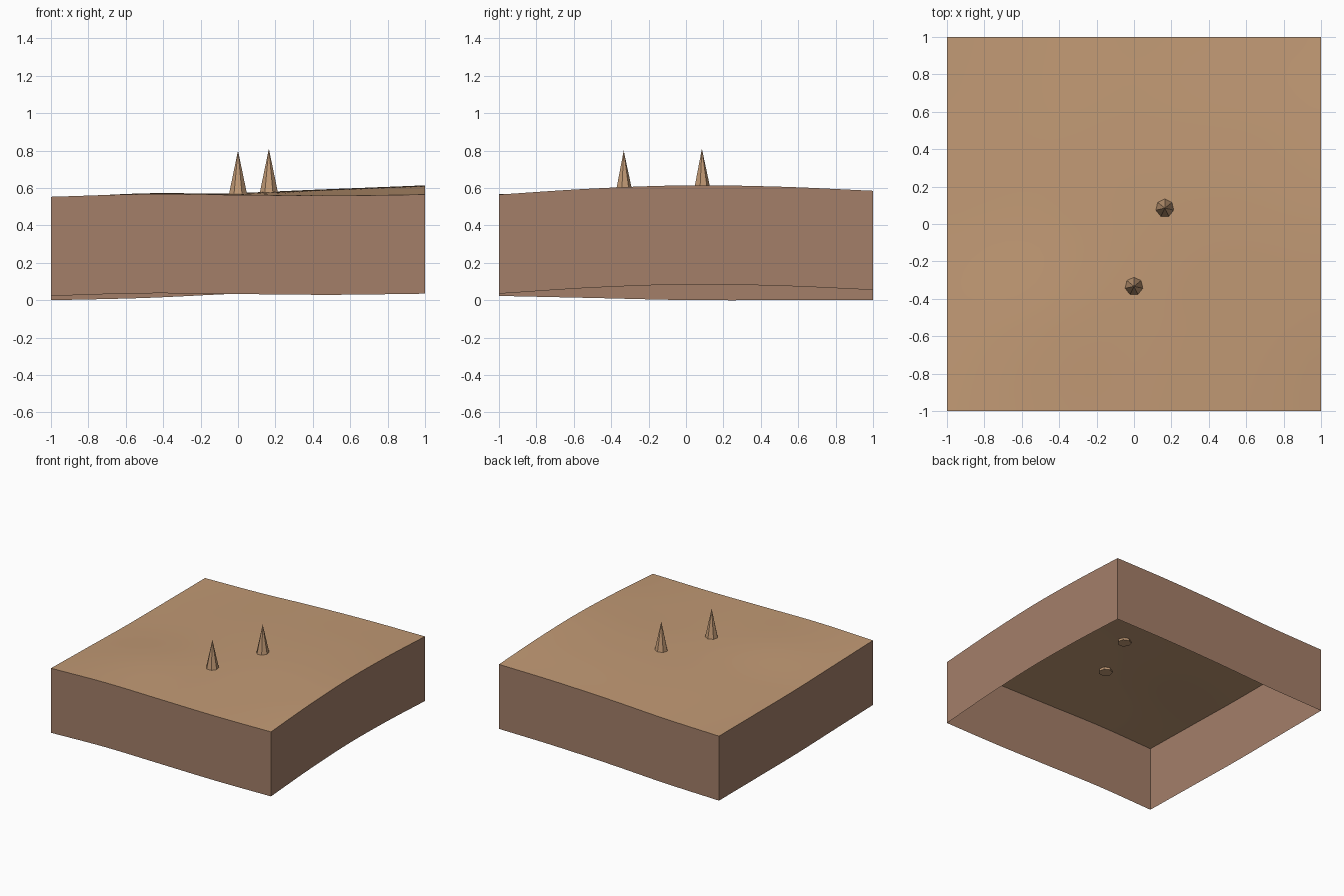
import bpy, bmesh, math

cube = bpy.data.objects.get("Cube")
if cube:
    bpy.data.objects.remove(cube, do_unlink=True)

SEGMENTS = 32
DEPTH = 0.53

# Ground heights on a coarse grid: rows run front to back, columns run along x
HEIGHTS = [
    [0.553, 0.567, 0.563, 0.559, 0.565],
    [0.542, 0.571, 0.569, 0.575, 0.597],
    [0.531, 0.556, 0.572, 0.592, 0.614],
    [0.530, 0.550, 0.572, 0.593, 0.607],
    [0.530, 0.542, 0.565, 0.580, 0.585],
]


def make_material(name, rgb):
    linear = [((c / 255 + 0.055) / 1.055) ** 2.4 for c in rgb]
    mat = bpy.data.materials.new(name)
    mat.use_nodes = True
    mat.diffuse_color = (*linear, 1)
    mat.node_tree.nodes["Principled BSDF"].inputs["Base Color"].default_value = (*linear, 1)
    return mat


def spline(values, t):
    """Smooth curve through evenly spaced values, t from -1 to 1."""
    padded = [2 * values[0] - values[1], *values, 2 * values[-1] - values[-2]]
    u = (t + 1) / 2 * (len(values) - 1)
    i = min(int(u), len(values) - 2)
    f = u - i
    a, b, c, d = padded[i:i + 4]
    return b + f / 2 * (c - a + f * (2 * a - 5 * b + 4 * c - d + f * (3 * (b - c) + d - a)))


def ground(x, y):
    return spline([spline(row, x) for row in HEIGHTS], y)


def make_object(name, bm, mat):
    mesh = bpy.data.meshes.new(name)
    bm.to_mesh(mesh)
    bm.free()
    mesh.materials.append(mat)
    obj = bpy.data.objects.new(name, mesh)
    bpy.context.collection.objects.link(obj)
    return obj


sand = make_material("sand tan", (194, 154, 117))
earth = make_material("earth brown", (164, 127, 105))

# Rolling ground surface
bm = bmesh.new()
bmesh.ops.create_grid(bm, x_segments=SEGMENTS, y_segments=SEGMENTS, size=1)
for v in bm.verts:
    v.co.z = ground(v.co.x, v.co.y)
for f in bm.faces:
    f.smooth = True
make_object("ground_surface", bm, sand)

# Four side walls that follow the ground edge, open underneath
for side, name in enumerate(["front_wall", "left_wall", "back_wall", "right_wall"]):
    bm = bmesh.new()
    angle = side * math.pi / 2
    co, si = round(math.cos(angle)), round(math.sin(angle))
    previous = None
    for i in range(SEGMENTS + 1):
        t = -1 + 2 * i / SEGMENTS
        x, y = t * co + si, t * si - co
        z = ground(x, y)
        pair = (bm.verts.new((x, y, z - DEPTH)), bm.verts.new((x, y, z)))
        if previous:
            bm.faces.new((previous[0], pair[0], pair[1], previous[1]))
        previous = pair
    make_object(name, bm, earth)

# Two seven-sided spikes rooted just under the surface
for name, x, y, tip in [("front_spike", 0, -0.333, 0.80), ("back_spike", 0.165, 0.085, 0.81)]:
    bm = bmesh.new()
    bmesh.ops.create_cone(bm, cap_ends=True, segments=7, radius1=0.053, radius2=0, depth=0.25)
    spike = make_object(name, bm, sand)
    spike.location = (x, y, tip - 0.125)
